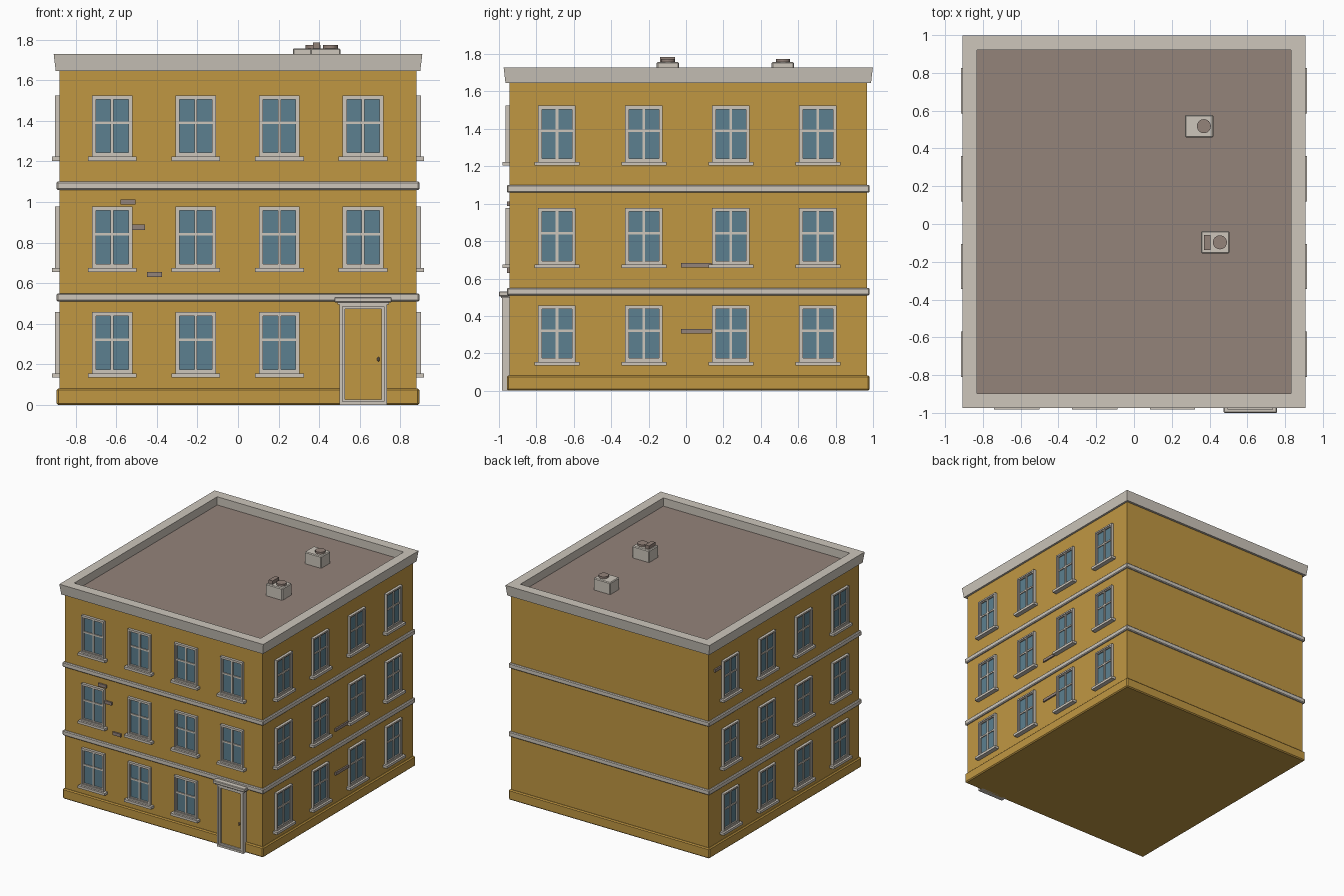
import bpy, bmesh
from math import pi
from mathutils import Matrix, Vector

if "Cube" in bpy.data.objects:
    bpy.data.objects.remove(bpy.data.objects["Cube"])


def material(name, r, g, b):
    m = bpy.data.materials.new(name)
    m.use_nodes = True
    m.diffuse_color = (r, g, b, 1)
    m.node_tree.nodes["Principled BSDF"].inputs["Base Color"].default_value = (r, g, b, 1)
    return m


OCHRE = material("ochre plaster", 0.53, 0.31, 0.055)
STONE = material("pale stone", 0.61, 0.565, 0.50)
BROWN = material("roof brown", 0.296, 0.227, 0.195)
GLASS = material("window glass", 0.107, 0.216, 0.279)

HX, HY, CY = 0.88, 0.956, 0.012   # wall half sizes and depth offset


def add_box(bm, x, y, z, slot=0):
    """Box from (low, high) spans."""
    mid = Vector([(a + b) / 2 for a, b in (x, y, z)])
    size = Vector([abs(b - a) for a, b in (x, y, z)])
    made = bmesh.ops.create_cube(bm, matrix=Matrix.Translation(mid) @ Matrix.Diagonal((*size, 1)))
    for f in {f for v in made["verts"] for f in v.link_faces}:
        f.material_index = slot


def add_frame(bm, x, z, width, depth, slot=0):
    """Rectangular frame standing proud of the wall plane y = 0."""
    for a, b in ((x[0], x[0] + width), (x[1] - width, x[1])):
        add_box(bm, (a, b), (-depth, 0.01), z, slot)
    for a, b in ((z[0], z[0] + width), (z[1] - width, z[1])):
        add_box(bm, (x[0] + width, x[1] - width), (-depth, 0.01), (a, b), slot)


def to_mesh(name, bm, mats):
    me = bpy.data.meshes.new(name)
    bm.to_mesh(me)
    bm.free()
    for m in mats:
        me.materials.append(m)
    return me


def place(name, me, loc=(0, 0, 0), turn=0.0, bevel=0.0):
    ob = bpy.data.objects.new(name, me)
    bpy.context.collection.objects.link(ob)
    ob.location = loc
    ob.rotation_euler.z = turn
    if bevel:
        mod = ob.modifiers.new("soft edges", "BEVEL")
        mod.width, mod.segments = bevel, 1
    return ob


def block(name, x, y, z, mat, bevel=0.0):
    bm = bmesh.new()
    add_box(bm, x, y, z)
    return place(name, to_mesh(name, bm, [mat]), bevel=bevel)


def layer(name, grow, z, mat, bevel=0.0):
    """Slab that follows the building outline, grown outward."""
    w, d = HX + grow, HY + grow
    return block(name, (-w, w), (CY - d, CY + d), z, mat, bevel)


# Walls, plinth, floor bands and roof deck
layer("walls", 0, (0.01, 1.655), OCHRE)
layer("plinth", 0.013, (0, 0.082), OCHRE, 0.008)
for label, z in (("lower", 0.51), ("upper", 1.06)):
    layer(label + "_floor_band", 0.014, (z, z + 0.04), STONE, 0.006)
layer("roof_deck", -0.04, (1.64, 1.662), BROWN)

# Parapet: one closed profile swept around the roof outline
bm = bmesh.new()
profile = [(0.018, 1.645), (0.028, 1.728), (-0.05, 1.728), (-0.05, 1.65)]
loops = [[bm.verts.new((sx * (HX + g), CY + sy * (HY + g + 0.003), z))
          for sx, sy in ((-1, -1), (1, -1), (1, 1), (-1, 1))] for g, z in profile]
for i, low in enumerate(loops):
    high = loops[(i + 1) % len(loops)]
    for j in range(4):
        k = (j + 1) % 4
        bm.faces.new((low[j], low[k], high[k], high[j]))
bmesh.ops.recalc_face_normals(bm, faces=bm.faces)
place("parapet", to_mesh("parapet", bm, [STONE]))

# Window: casing, sash, glazing bars, sill and glass
bm = bmesh.new()
add_frame(bm, (-0.1, 0.1), (0.02, 0.322), 0.012, 0.021)
add_frame(bm, (-0.088, 0.088), (0.032, 0.31), 0.008, 0.015)
add_box(bm, (-0.007, 0.007), (-0.013, 0), (0.04, 0.302))
add_box(bm, (-0.08, 0.08), (-0.012, 0), (0.18, 0.193))
add_box(bm, (-0.12, 0.12), (-0.037, 0.01), (0, 0.02))
add_box(bm, (-0.08, 0.08), (-0.005, 0.004), (0.04, 0.302), 1)
window = to_mesh("window", bm, [STONE, GLASS])

FLOORS = (0.135, 0.655, 1.203)
for level, z in enumerate(FLOORS):
    for col in range(4):
        if level or col < 3:      # the door takes the last ground floor bay
            place("front_window", window, (-0.62 + 0.412 * col, CY - HY, z))
        y = -0.69 + 0.465 * col
        place("right_wall_window", window, (-HX, y, z), -pi / 2)
        place("left_wall_window", window, (HX, y, z), pi / 2)

# Door: surround, leaf, knob and canopy
front = CY - HY
bm = bmesh.new()
add_frame(bm, (0.5, 0.735), (0, 0.5), 0.016, 0.04)
add_frame(bm, (0.516, 0.719), (0.016, 0.484), 0.012, 0.032)
place("door_surround", to_mesh("door_surround", bm, [STONE]), (0, front, 0))
block("door_leaf", (0.528, 0.707), (front - 0.022, front), (0.028, 0.472), OCHRE)
block("door_knob", (0.686, 0.698), (front - 0.034, front - 0.022), (0.215, 0.235), BROWN, 0.003)
block("canopy_base", (0.49, 0.745), (front - 0.046, front), (0.495, 0.508), STONE)
block("canopy", (0.475, 0.757), (-1.0, front), (0.505, 0.531), STONE, 0.004)

# Exposed bricks
for x, z in ((-0.542, 0.988), (-0.495, 0.863), (-0.412, 0.63)):
    block("front_brick", (x - 0.037, x + 0.037), (front - 0.012, front + 0.01), (z, z + 0.025), BROWN)
for z in (0.66, 0.307):
    block("left_wall_brick", (HX - 0.01, HX + 0.012), (-0.027, 0.135), (z, z + 0.023), BROWN)
block("right_wall_brick", (-HX - 0.012, -HX + 0.01), (0.82, 0.9), (1.47, 1.493), BROWN)

# Roof vents with round caps
for x, y in ((0.345, 0.518), (0.43, -0.097)):
    block("vent_box", (x - 0.075, x + 0.075), (y - 0.06, y + 0.06), (1.65, 1.757), STONE, 0.006)
    bm = bmesh.new()
    bmesh.ops.create_cone(bm, cap_ends=True, segments=24, radius1=0.037, radius2=0.037, depth=0.018,
                          matrix=Matrix.Translation((x + 0.025, y, 1.764)))
    place("vent_cap", to_mesh("vent_cap", bm, [BROWN]))
block("vent_flue", (0.37, 0.405), (-0.138, -0.058), (1.75, 1.785), BROWN)
